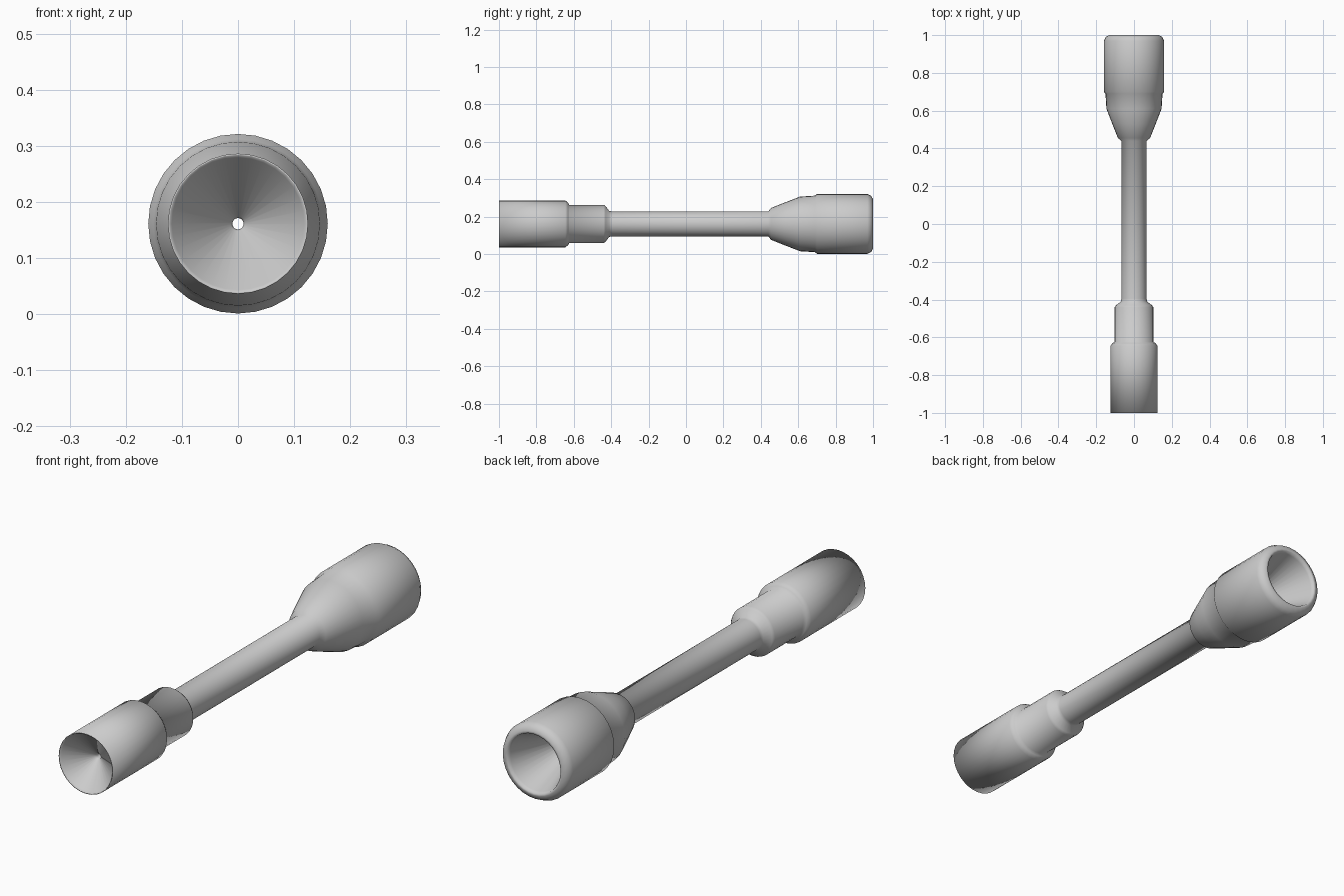
import bpy, bmesh
from math import sin, cos, pi, radians

if "Cube" in bpy.data.objects:
    bpy.data.objects.remove(bpy.data.objects["Cube"])

SIDES = 32
AXIS_Z = 0.161


def lathe(name, profile, closed=True):
    """Revolve (y, radius) points around the long y axis."""
    bm = bmesh.new()
    rings = []
    for y, r in profile:
        rings.append([bm.verts.new((r * cos(2 * pi * i / SIDES), y,
                                    AXIS_Z + r * sin(2 * pi * i / SIDES)))
                      for i in range(SIDES)])
    count = len(rings) if closed else len(rings) - 1
    for k in range(count):
        a, b = rings[k], rings[(k + 1) % len(rings)]
        for i in range(SIDES):
            j = (i + 1) % SIDES
            bm.faces.new((a[i], a[j], b[j], b[i]))
    bmesh.ops.recalc_face_normals(bm, faces=bm.faces)
    mesh = bpy.data.meshes.new(name)
    bm.to_mesh(mesh)
    bm.free()
    ob = bpy.data.objects.new(name, mesh)
    bpy.context.collection.objects.link(ob)
    bpy.ops.object.select_all(action='DESELECT')
    ob.select_set(True)
    bpy.context.view_layer.objects.active = ob
    bpy.ops.object.shade_smooth_by_angle(angle=radians(95))
    return ob


# front socket with collar, slim shaft, flared rear socket
outer = [
    (-1.0, 0.125), (-0.645, 0.125), (-0.63, 0.113), (-0.625, 0.102),
    (-0.44, 0.102), (-0.43, 0.095), (-0.41, 0.069), (-0.395, 0.067),
    (0.44, 0.067), (0.455, 0.085), (0.53, 0.115), (0.61, 0.146),
    (0.69, 0.151), (0.70, 0.160), (0.97, 0.160), (0.99, 0.150), (1.0, 0.132),
]
# rear conical recess, through bore, shallow front recess
inner = [
    (1.0, 0.123), (0.985, 0.118), (0.70, 0.013), (0.69, 0.010),
    (-0.91, 0.010), (-0.92, 0.013), (-0.99, 0.118), (-1.0, 0.122),
]
lathe("double_socket_rod", outer + inner)
